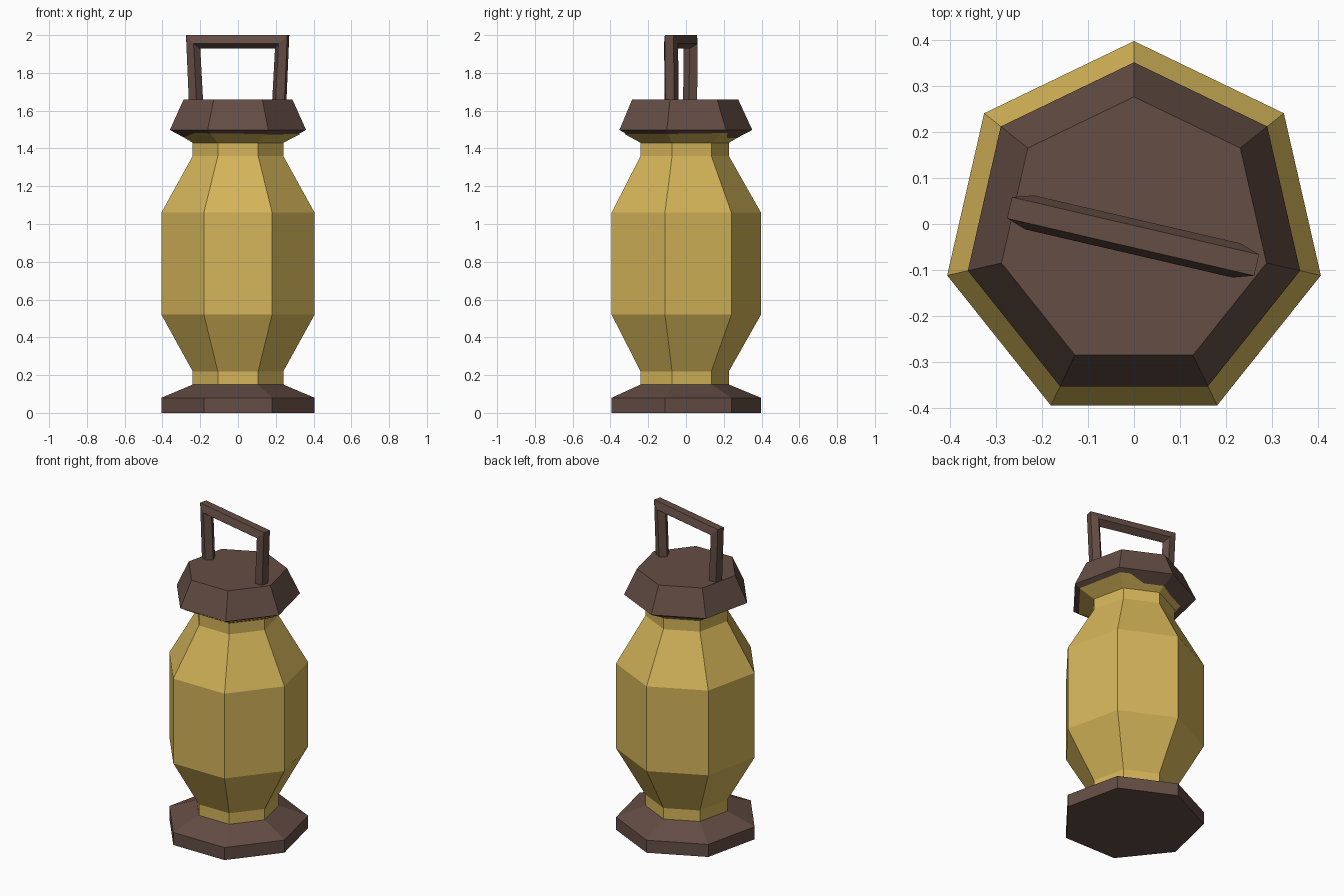
import bpy, bmesh, math
from mathutils import Vector

if "Cube" in bpy.data.objects:
    bpy.data.objects.remove(bpy.data.objects["Cube"])

SIDES = 7
CY = -0.019  # heptagon centre, so the bounding box is centred on y = 0


def material(name, rgb):
    m = bpy.data.materials.new(name)
    m.diffuse_color = (*rgb, 1)
    m.use_nodes = True
    m.node_tree.nodes["Principled BSDF"].inputs["Base Color"].default_value = m.diffuse_color
    return m


yellow = material("warm yellow", (0.66, 0.46, 0.10))
brown = material("dark brown", (0.127, 0.074, 0.058))


def skin(name, rings, mat):
    """Join equal-length rings of points into a closed, flat-shaded solid."""
    bm = bmesh.new()
    loops = [[bm.verts.new(p) for p in ring] for ring in rings]
    n = len(rings[0])
    for a, b in zip(loops, loops[1:]):
        for i in range(n):
            j = (i + 1) % n
            bm.faces.new((a[i], a[j], b[j], b[i]))
    bm.faces.new(loops[0][::-1])
    bm.faces.new(loops[-1])
    bmesh.ops.recalc_face_normals(bm, faces=bm.faces)
    me = bpy.data.meshes.new(name)
    bm.to_mesh(me)
    bm.free()
    me.materials.append(mat)
    ob = bpy.data.objects.new(name, me)
    bpy.context.collection.objects.link(ob)
    return ob


def ring(r, z, tilt=0.0):
    """Heptagon with a corner at the back; tilt lowers its front right side."""
    pts = []
    for i in range(SIDES):
        a = math.pi / 2 + i * math.tau / SIDES
        x, y = math.cos(a), math.sin(a)
        pts.append(Vector((r * x, r * y + CY, z - tilt * (x - y) * 0.7)))
    return pts


# Base plate
skin("base", [ring(0.416, 0), ring(0.416, 0.08), ring(0.246, 0.15)], brown)

# Glass body, ending in a slightly tilted flare under the lid
body = [(0.246, 0.13), (0.246, 0.22), (0.416, 0.52), (0.416, 1.06),
        (0.246, 1.36), (0.246, 1.43)]
skin("lantern_body", [ring(r, z) for r, z in body] + [ring(0.34, 1.482, 0.006)], yellow)

# Lid
skin("lid", [ring(0.24, 1.43), ring(0.37, 1.498), ring(0.295, 1.66)], brown)

# Handle: pentagonal section swept along a three-sided arch with mitred corners
along = Vector((0.974, -0.226, 0)).normalized()
across = Vector((-along.y, along.x, 0))
up = Vector((0, 0, 1))
centre = Vector((-0.002, -0.027, 0))
path = [(-0.227, 1.64), (-0.243, 1.968), (0.243, 1.968), (0.227, 1.64)]
outward = [(-1, 0), (-1, 1), (1, 1), (1, 0)]
rings = []
for (u, z), (du, dz) in zip(path, outward):
    pts = []
    for i in range(5):
        a = math.pi + i * math.tau / 5  # ridge faces the inside of the arch
        out, side = 0.04 * math.cos(a), 0.04 * math.sin(a)
        pts.append(centre + along * (u + du * out) + up * (z + dz * out) + across * side)
    rings.append(pts)
skin("handle", rings, brown)
